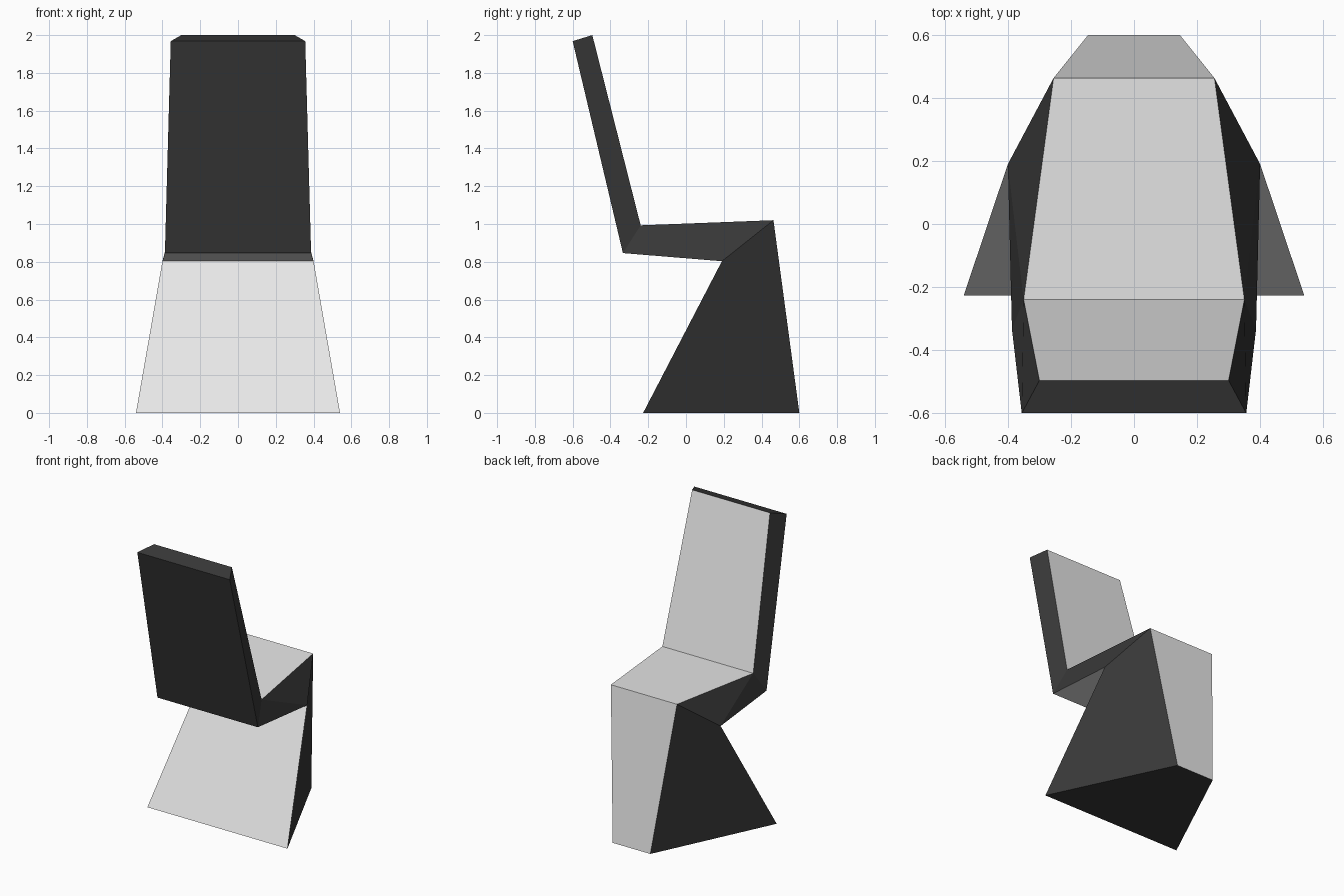
import bpy, bmesh

if "Cube" in bpy.data.objects:
    bpy.data.objects.remove(bpy.data.objects["Cube"])


def flat(name, rgb):
    m = bpy.data.materials.new(name)
    m.diffuse_color = (*rgb, 1)
    m.use_nodes = True
    m.node_tree.nodes["Principled BSDF"].inputs["Base Color"].default_value = m.diffuse_color
    return m


# Side outline of the folded chair: (half width, y, z)
outline = [
    (0.540, -0.227, 0.00),   # 0 foot, backrest side
    (0.145, 0.600, 0.00),    # 1 foot, sitting side
    (0.255, 0.463, 1.02),    # 2 seat edge
    (0.350, -0.240, 0.993),  # 3 seat meets backrest
    (0.300, -0.496, 2.00),   # 4 backrest top, inner
    (0.356, -0.600, 1.968),  # 5 backrest top, outer
    (0.387, -0.334, 0.846),  # 6 backrest bottom, outer
    (0.400, 0.190, 0.803),   # 7 underside knee
]
# Side panels: leg, seat (two triangles) and backrest
panels = [(0, 1, 2, 7), (2, 3, 7), (3, 6, 7), (3, 4, 5, 6)]
dark_spans = {0, 4, 5}       # base, top edge and rear of the backrest

bm = bmesh.new()
right = [bm.verts.new((x, y, z)) for x, y, z in outline]
left = [bm.verts.new((-x, y, z)) for x, y, z in outline]

# Flat spans across the chair
for i in range(len(outline)):
    j = (i + 1) % len(outline)
    face = bm.faces.new((right[i], left[i], left[j], right[j]))
    face.material_index = 1 if i in dark_spans else 0

# Mirrored dark sides
for side in (right, left):
    for panel in panels:
        bm.faces.new([side[k] for k in panel]).material_index = 1

bmesh.ops.recalc_face_normals(bm, faces=bm.faces[:])
mesh = bpy.data.meshes.new("folded_chair")
bm.to_mesh(mesh)
bm.free()
mesh.materials.append(flat("light_grey", (0.8, 0.8, 0.8)))
mesh.materials.append(flat("black", (0.04, 0.04, 0.04)))
chair = bpy.data.objects.new("folded_chair", mesh)
bpy.context.collection.objects.link(chair)
